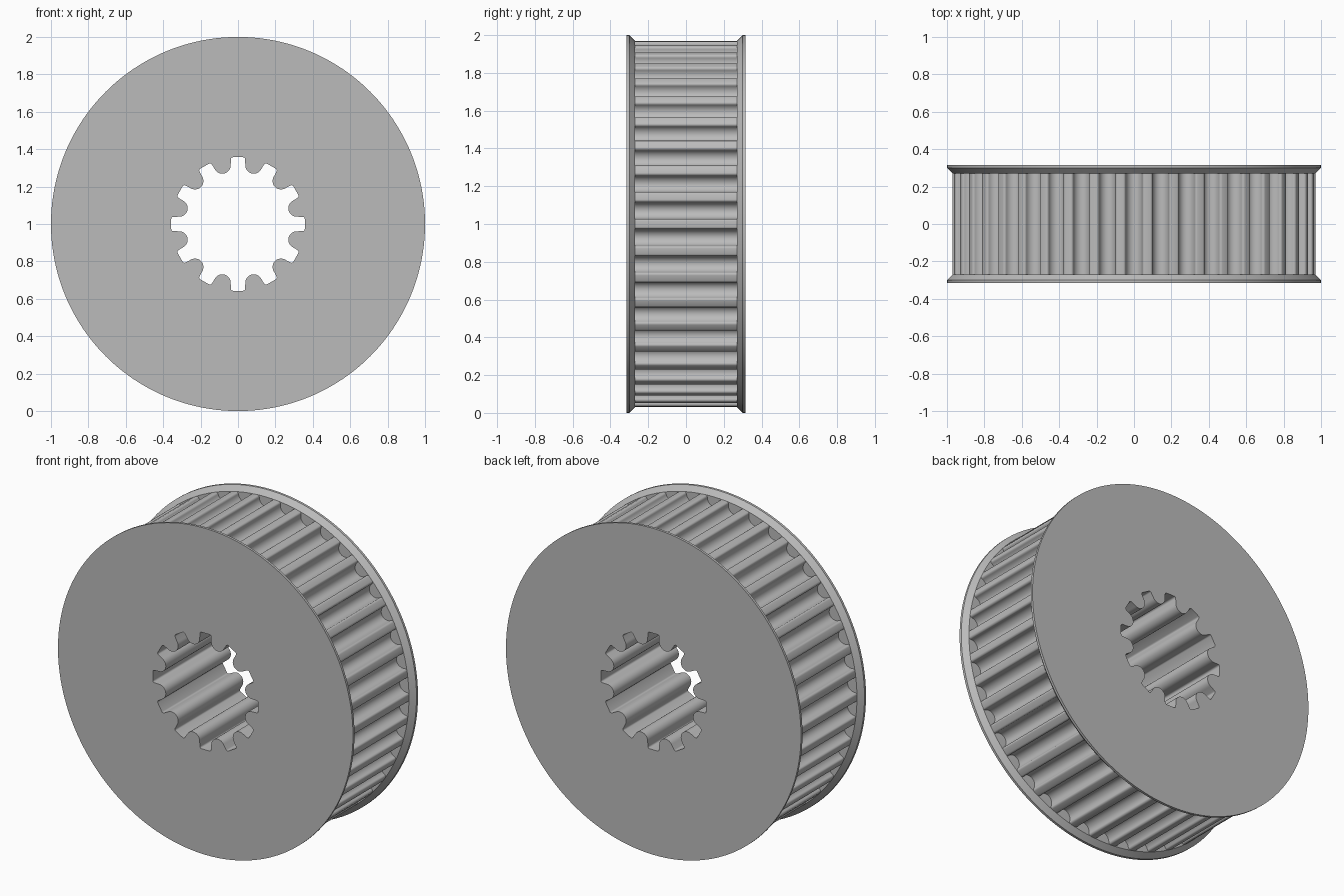
import bpy
import bmesh
from math import sin, cos, pi, radians

if "Cube" in bpy.data.objects:
    bpy.data.objects.remove(bpy.data.objects["Cube"], do_unlink=True)

TEETH, SPLINES = 42, 12
RIM, BODY_R = 1.0, 0.97
HALF_BODY, HALF_WIDTH = 0.27, 0.315

metal = bpy.data.materials.new("grey metal")
metal.use_nodes = True
colour = (0.5, 0.5, 0.5, 1)
metal.diffuse_color = colour
metal.node_tree.nodes["Principled BSDF"].inputs["Base Color"].default_value = colour


def arc(cx, cz, r, start, end, steps):
    """Points on an arc, angles in degrees from +x."""
    angles = [radians(start + (end - start) * i / steps) for i in range(steps + 1)]
    return [(cx + r * cos(a), cz + r * sin(a)) for a in angles]


def repeat(points, count):
    """Turn a pattern drawn around the top clockwise about the axle."""
    loop = []
    for k in range(count):
        a = 2 * pi * k / count
        loop += [(x * cos(a) + z * sin(a), z * cos(a) - x * sin(a)) for x, z in points]
    return loop


def circle(r):
    return repeat([(0, r)], TEETH * 4)


def toothed_loop():
    """Round-bottomed belt grooves with softened land edges."""
    r, fillet, depth = 0.045, 0.013, 0.061
    side = r + fillet
    points = arc(-side, BODY_R - fillet, fillet, 90, 0, 4)
    points += arc(0, BODY_R - depth + r, r, 180, 360, 16)
    points += arc(side, BODY_R - fillet, fillet, 180, 90, 4)
    # wrap the flat drawing around the wheel
    wrapped = [(z * sin(x / BODY_R), z * cos(x / BODY_R)) for x, z in points]
    land = pi / TEETH
    wrapped.append((BODY_R * sin(land), BODY_R * cos(land)))
    return repeat(wrapped, TEETH)


def bore_loop():
    """Narrow slots separated by round-tipped lobes."""
    half, top, corner = 0.038, 0.357, 0.011
    lobe_r, lobe_at = 0.045, 0.325
    tilt = pi / SPLINES
    points = arc(corner - half, top - corner, corner, 180, 90, 4)
    points += arc(half - corner, top - corner, corner, 90, 0, 4)
    points += arc(lobe_at * sin(tilt), lobe_at * cos(tilt), lobe_r, 180, 330, 16)
    return repeat(points, SPLINES)


def build(name, stations):
    """Solid with the splined bore, skinned through (outline, y) stations."""
    bm = bmesh.new()

    def skin(sections):
        rings = []
        for loop, y in sections:
            rings.append([bm.verts.new((x, y, z + RIM)) for x, z in loop])
        for a, b in zip(rings, rings[1:]):
            for i in range(len(a)):
                bm.faces.new((a[i - 1], a[i], b[i], b[i - 1]))
        return rings[0], rings[-1]

    outer = skin(stations)
    bore = bore_loop()
    inner = skin([(bore, stations[0][1]), (bore, stations[-1][1])])
    # flat annular ends
    for rings in zip(outer, inner):
        edges = [bm.edges.get((ring[i - 1], ring[i])) for ring in rings for i in range(len(ring))]
        bmesh.ops.triangle_fill(bm, use_beauty=True, use_dissolve=False, edges=edges)
    bmesh.ops.recalc_face_normals(bm, faces=bm.faces[:])
    mesh = bpy.data.meshes.new(name)
    bm.to_mesh(mesh)
    bm.free()
    mesh.materials.append(metal)
    obj = bpy.data.objects.new(name, mesh)
    bpy.context.collection.objects.link(obj)
    bpy.ops.object.select_all(action="DESELECT")
    obj.select_set(True)
    bpy.context.view_layer.objects.active = obj
    bpy.ops.object.shade_smooth_by_angle(angle=radians(30))


# Toothed drum
teeth = toothed_loop()
build("toothed_drum", [(teeth, -HALF_BODY), (teeth, HALF_BODY)])

# Bevelled flanges on both ends
for name, s in (("front_flange", -1), ("back_flange", 1)):
    build(name, [(circle(BODY_R), s * HALF_BODY),
                 (circle(RIM), s * 0.3),
                 (circle(RIM), s * HALF_WIDTH)])
